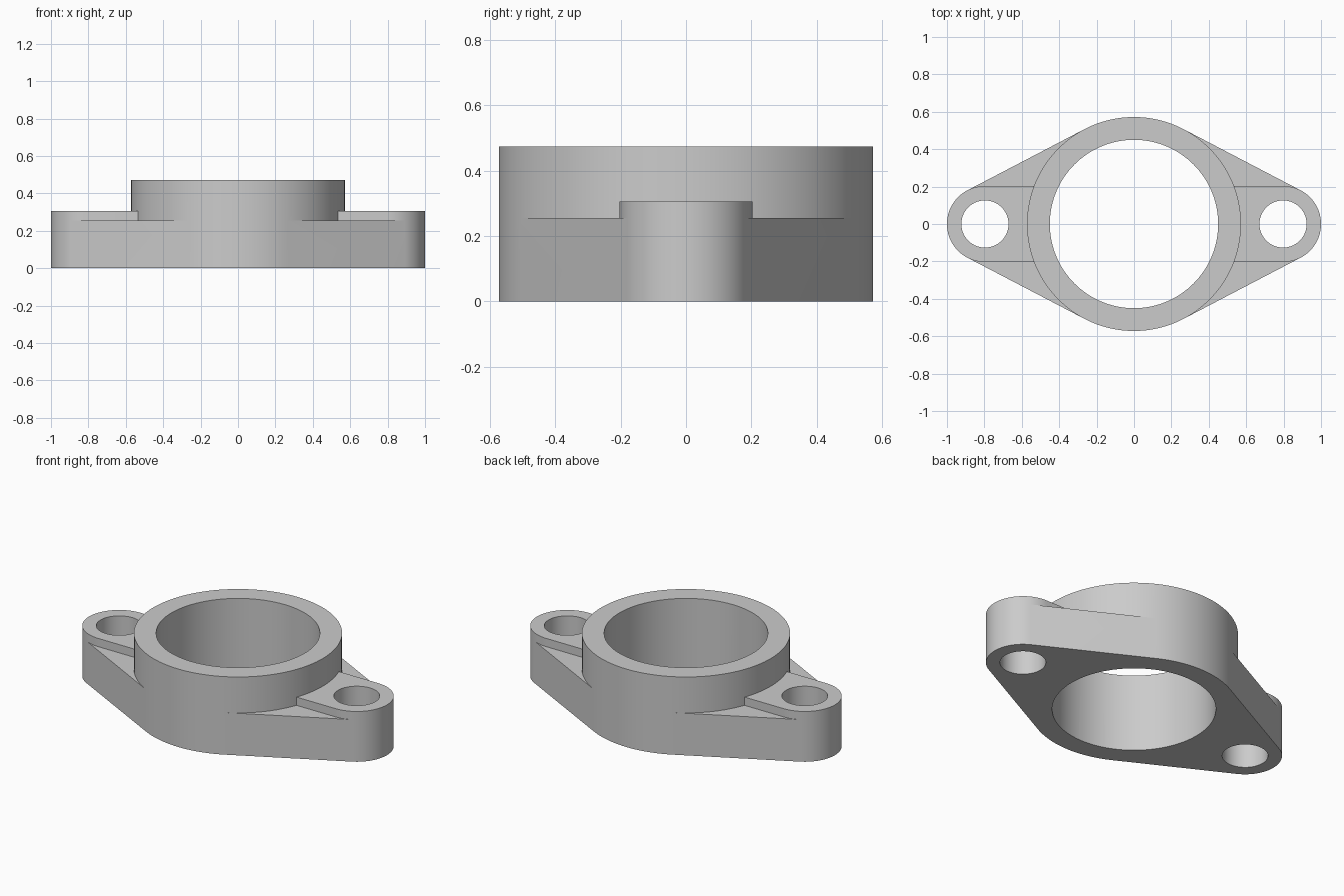
import bpy
import bmesh
import math
from mathutils import Vector
from mathutils.geometry import convex_hull_2d

cube = bpy.data.objects.get("Cube")
if cube:
    bpy.data.objects.remove(cube, do_unlink=True)

RING_R, BORE_R = 0.572, 0.45
LUG_X, LUG_R, BOLT_R = 0.797, 0.203, 0.126
PLATE_H, LUG_H, RING_H = 0.255, 0.305, 0.473

# Single cast grey finish
grey = bpy.data.materials.new("cast grey")
grey.use_nodes = True
colour = (0.6, 0.6, 0.6, 1)
grey.diffuse_color = colour
grey.node_tree.nodes["Principled BSDF"].inputs["Base Color"].default_value = colour


def circle(x, radius, count=128):
    steps = [math.tau * i / count for i in range(count)]
    return [Vector((x + radius * math.cos(a), radius * math.sin(a))) for a in steps]


def prism(name, points, bottom, top):
    """Upright solid over the convex outline of the given points."""
    outline = [points[i] for i in convex_hull_2d(points)]
    bm = bmesh.new()
    base = bm.faces.new([bm.verts.new((p.x, p.y, bottom)) for p in outline])
    lifted = bmesh.ops.extrude_face_region(bm, geom=[base], use_keep_orig=True)
    verts = [v for v in lifted["geom"] if isinstance(v, bmesh.types.BMVert)]
    bmesh.ops.translate(bm, verts=verts, vec=(0, 0, top - bottom))
    bmesh.ops.recalc_face_normals(bm, faces=bm.faces)
    mesh = bpy.data.meshes.new(name)
    bm.to_mesh(mesh)
    bm.free()
    mesh.materials.append(grey)
    obj = bpy.data.objects.new(name, mesh)
    bpy.context.collection.objects.link(obj)
    return obj


def combine(target, tool, operation):
    """Apply a boolean and discard the tool solid."""
    tool.hide_render = True
    mod = target.modifiers.new(operation.lower(), "BOOLEAN")
    mod.operation = operation
    mod.solver = "EXACT"
    mod.object = tool
    bpy.context.view_layer.objects.active = target
    bpy.ops.object.modifier_apply(modifier=mod.name)
    bpy.data.objects.remove(tool, do_unlink=True)


# Flange plate wrapped around the hub and both lugs
lug_circles = circle(LUG_X, LUG_R) + circle(-LUG_X, LUG_R)
flange = prism("flange_housing", circle(0, RING_R) + lug_circles, 0, PLATE_H)

# Raised central hub
combine(flange, prism("hub", circle(0, RING_R), 0, RING_H), "UNION")

# Raised lug pads running from the hub wall to the rounded ends
for side in (-1, 1):
    inner = [Vector((side * 0.5, y)) for y in (-LUG_R, LUG_R)]
    pad = prism("lug_pad", circle(side * LUG_X, LUG_R) + inner, 0, LUG_H)
    combine(flange, pad, "UNION")

# Central bore and bolt holes
for x, radius in ((0, BORE_R), (-LUG_X, BOLT_R), (LUG_X, BOLT_R)):
    combine(flange, prism("hole_cutter", circle(x, radius), -0.1, 0.6), "DIFFERENCE")

# Smooth curved walls, crisp rims
bpy.ops.object.select_all(action="DESELECT")
flange.select_set(True)
bpy.context.view_layer.objects.active = flange
bpy.ops.object.shade_smooth_by_angle(angle=math.radians(30))
